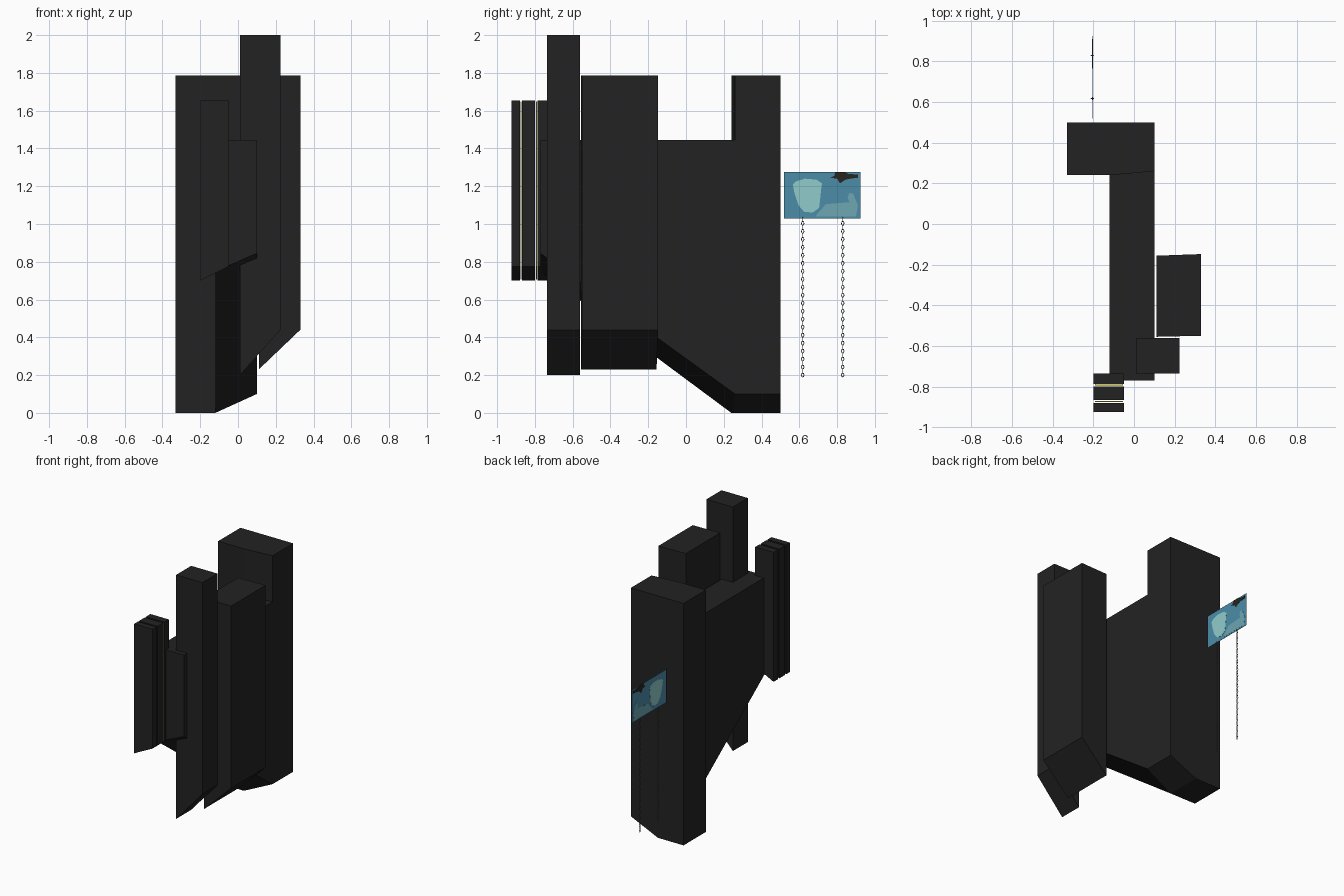
import bpy, bmesh, math
from mathutils import Matrix

if "Cube" in bpy.data.objects:
    bpy.data.objects.remove(bpy.data.objects["Cube"])


def material(name, rgb):
    m = bpy.data.materials.new(name)
    m.diffuse_color = (*rgb, 1)
    m.use_nodes = True
    m.node_tree.nodes["Principled BSDF"].inputs["Base Color"].default_value = m.diffuse_color
    return m


CHARCOAL = material("charcoal", (0.0165, 0.0165, 0.0165))
YELLOW = material("yellow", (0.70, 0.62, 0.06))
BLUE = material("sign blue", (0.07, 0.265, 0.39))
PALE = material("pale aqua", (0.28, 0.60, 0.59))
TEAL = material("dusty teal", (0.155, 0.385, 0.45))
SOOT = material("soot", (0.02, 0.018, 0.014))
GREY = material("chain grey", (0.10, 0.10, 0.10))


def finish(bm, name, mat):
    bmesh.ops.recalc_face_normals(bm, faces=bm.faces)
    me = bpy.data.meshes.new(name)
    bm.to_mesh(me)
    bm.free()
    me.materials.append(mat)
    ob = bpy.data.objects.new(name, me)
    bpy.context.collection.objects.link(ob)
    return ob


def column(name, foot, top, mat=CHARCOAL, crease=None):
    """Upright block: foot is (x, y, bottom z) around the outline."""
    bm = bmesh.new()
    lo = [bm.verts.new(p) for p in foot]
    hi = [bm.verts.new((x, y, top)) for x, y, _ in foot]
    n = len(foot)
    bm.faces.new(hi)
    bm.faces.new(lo)
    for i in range(n):
        j = (i + 1) % n
        bm.faces.new((lo[i], lo[j], hi[j], hi[i]))
    if crease:
        bmesh.ops.connect_verts(bm, verts=[lo[i] for i in crease])
    return finish(bm, name, mat)


def wedge_block(name, x0, x1, y0, y1, z0, z1, top, mat=CHARCOAL):
    """Block whose underside rises from z0 at x0 to z1 at x1."""
    return column(name, [(x0, y0, z0), (x1, y0, z1), (x1, y1, z1), (x0, y1, z0)], top, mat)


def plate(name, yz, x, thick, mat):
    """Flat outline in the y-z plane, centred on x."""
    bm = bmesh.new()
    a = [bm.verts.new((x - thick / 2, y, z)) for y, z in yz]
    b = [bm.verts.new((x + thick / 2, y, z)) for y, z in yz]
    bm.faces.new(a)
    bm.faces.new(b)
    for i in range(len(yz)):
        j = (i + 1) % len(yz)
        bm.faces.new((a[i], a[j], b[j], b[i]))
    return finish(bm, name, mat)


# Rear tower with creased underside
column("rear_tower", [(-0.33, 0.24, 0), (-0.12, 0.24, 0), (0.10, 0.26, 0.10),
                      (0.10, 0.50, 0.10), (-0.12, 0.50, 0), (-0.33, 0.50, 0)],
       1.785, crease=(1, 4))

# Long connecting wall, underside sloping up to the front
column("connecting_wall", [(-0.12, -0.77, 0.75), (0.10, -0.77, 0.845),
                           (0.10, 0.26, 0.10), (-0.12, 0.24, 0.0)], 1.445)

# Side block and tall block
column("side_block", [(0.11, -0.555, 0.23), (0.33, -0.55, 0.44),
                      (0.33, -0.148, 0.44), (0.11, -0.156, 0.23)], 1.785)
wedge_block("tall_block", 0.01, 0.225, -0.735, -0.56, 0.20, 0.44, 2.0)

# Front fins with thin yellow light strips in the gaps
for i, (y0, y1) in enumerate([(-0.925, -0.880), (-0.867, -0.800), (-0.787, -0.735)]):
    wedge_block(f"front_fin_{i + 1}", -0.20, -0.05, y0, y1, 0.70, 0.775, 1.655)
for i, y in enumerate([-0.8735, -0.7915]):
    wedge_block(f"light_strip_{i + 1}", -0.192, -0.055, y - 0.003, y + 0.003,
                0.707, 0.777, 1.648, YELLOW)

# Hanging sign with painted patches showing on both sides
SX = -0.205
plate("sign_panel", [(0.52, 1.03), (0.925, 1.03), (0.925, 1.275), (0.52, 1.275)], SX, 0.002, BLUE)
plate("sign_pale_patch", [(0.565, 1.21), (0.575, 1.16), (0.595, 1.10), (0.625, 1.065),
                          (0.67, 1.06), (0.705, 1.085), (0.71, 1.13), (0.715, 1.18),
                          (0.72, 1.215), (0.69, 1.235), (0.63, 1.24), (0.58, 1.225)],
      SX, 0.004, PALE)
plate("sign_teal_patch", [(0.685, 1.04), (0.90, 1.04), (0.91, 1.10), (0.885, 1.16),
                          (0.865, 1.165), (0.855, 1.14), (0.865, 1.115), (0.80, 1.11),
                          (0.74, 1.105), (0.71, 1.07)], SX, 0.004, TEAL)
plate("sign_burnt_patch", [(0.765, 1.245), (0.80, 1.24), (0.815, 1.215), (0.845, 1.235),
                           (0.87, 1.24), (0.91, 1.245), (0.91, 1.262), (0.86, 1.265),
                           (0.84, 1.275), (0.79, 1.275), (0.785, 1.255)], SX, 0.005, SOOT)


# Chains of alternating links
def chain(name, x, y, z0, z1, step=0.021):
    bm = bmesh.new()
    count = int((z1 - z0) / step)
    for k in range(count):
        spin = Matrix.Rotation(math.pi / 2 * (k % 2), 3, "Z")
        zc = z0 + (k + 0.5) * (z1 - z0) / count
        rings = []
        for a in range(8):
            t = math.tau * a / 8
            ring = []
            for b in range(4):
                u = math.tau * b / 4
                r = 0.0022 * math.cos(u)
                p = spin @ Matrix.Identity(3).col[0].copy() * 0.0022 * math.sin(u)
                q = spin.col[1] * (0.0065 + r) * math.cos(t)
                ring.append(bm.verts.new((x + p.x + q.x, y + p.y + q.y,
                                          zc + (0.011 + r) * math.sin(t))))
            rings.append(ring)
        for a in range(8):
            r, s = rings[a], rings[(a + 1) % 8]
            for b in range(4):
                c = (b + 1) % 4
                bm.faces.new((r[b], s[b], s[c], r[c]))
    return finish(bm, name, GREY)


chain("chain_near", SX, 0.618, 0.19, 1.035)
chain("chain_far", SX, 0.83, 0.19, 1.035)
